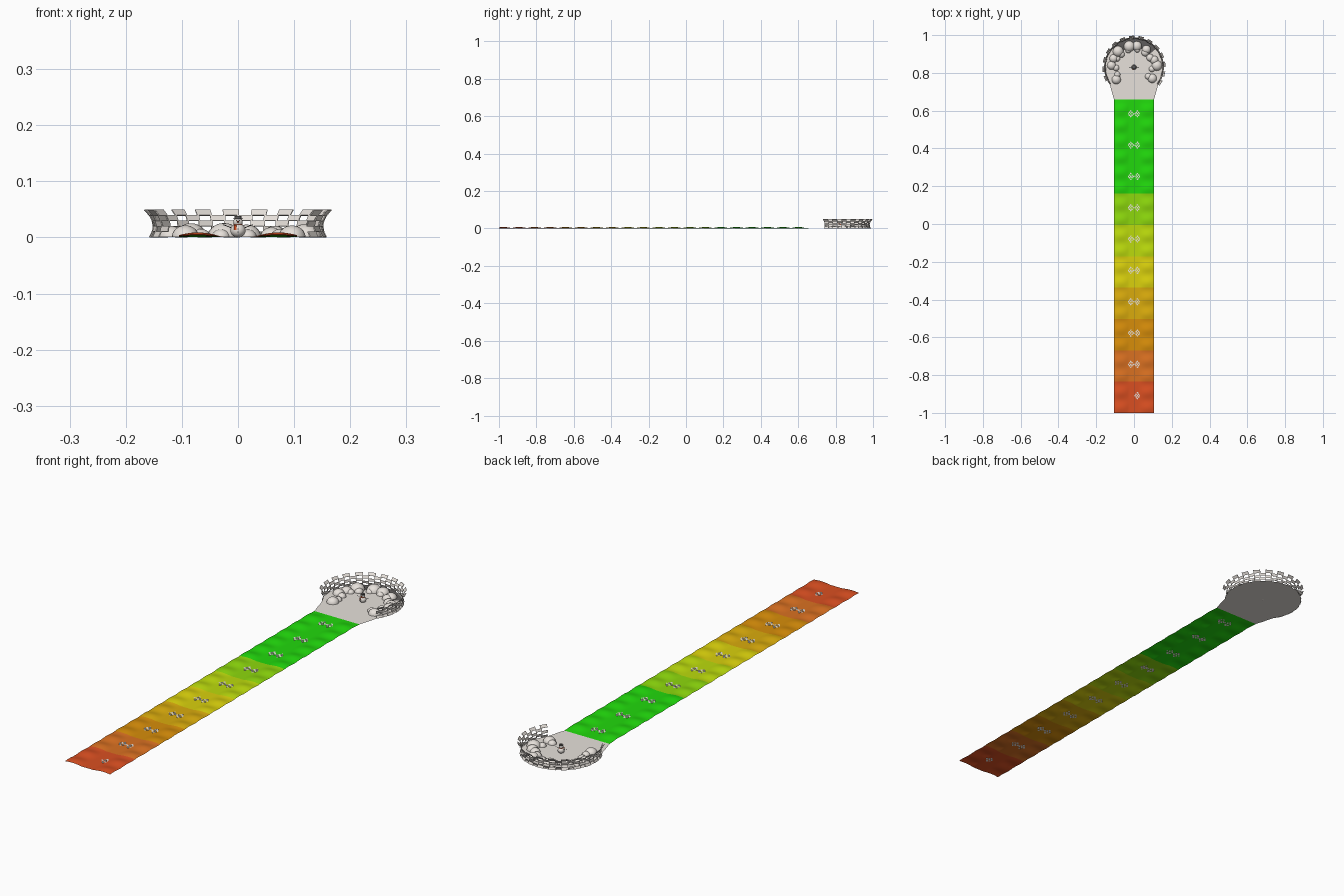
import bpy, bmesh, math, random
from mathutils import Matrix, Vector

if "Cube" in bpy.data.objects:
    bpy.data.objects.remove(bpy.data.objects["Cube"])
random.seed(4)

def mat(name, r, g, b):
    m = bpy.data.materials.new(name)
    m.diffuse_color = tuple((c / 255) ** 2.2 for c in (r, g, b)) + (1,)
    m.use_nodes = True
    m.node_tree.nodes["Principled BSDF"].inputs["Base Color"].default_value = m.diffuse_color
    return m

BANDS = [mat("red", 217, 80, 38), mat("burnt orange", 217, 112, 38),
         mat("orange", 214, 140, 18), mat("amber", 217, 170, 20),
         mat("yellow", 217, 208, 20), mat("yellow lime", 186, 218, 20),
         mat("lime", 140, 216, 20), mat("green", 38, 216, 20)]
SNOW = mat("snow", 232, 226, 220)
DARK = mat("dark grey", 95, 93, 92)

def finish(bm, name, mats, smooth=None):
    me = bpy.data.meshes.new(name)
    bm.to_mesh(me)
    bm.free()
    for m in mats:
        me.materials.append(m)
    ob = bpy.data.objects.new(name, me)
    bpy.context.collection.objects.link(ob)
    if smooth:
        bpy.context.view_layer.objects.active = ob
        ob.select_set(True)
        bpy.ops.object.shade_smooth_by_angle(angle=math.radians(smooth))
        ob.select_set(False)
    return ob

def ball(bm, loc, size, u=20, v=12):
    m = Matrix.Translation(loc) @ Matrix.Diagonal((*size, 1))
    bmesh.ops.create_uvsphere(bm, u_segments=u, v_segments=v, radius=1, matrix=m)

def cone(bm, loc, r1, r2, depth, rot=Matrix()):
    bmesh.ops.create_cone(bm, cap_ends=True, segments=16, radius1=r1, radius2=r2,
                          depth=depth, matrix=Matrix.Translation(loc) @ rot)

# long striped lane with two gentle rippled ridges
Y0, Y1, HW, NX, NY = -1.0, 0.658, 0.105, 30, 200
def lane_z(x, y):
    hump = max(0, math.cos((abs(x) - 0.072) / 0.045 * math.pi / 2))
    ripple = 0.65 + 0.35 * math.sin(y * math.tau / 0.083)
    return 0.001 + 0.008 * hump * ripple * min(1, (Y1 - y) / 0.03)
bm = bmesh.new()
grid = []
for j in range(NY + 1):
    y = Y0 + (Y1 - Y0) * j / NY
    row = []
    for i in range(NX + 1):
        x = -HW + 2 * HW * i / NX
        row.append(bm.verts.new((x, y, lane_z(x, y))))
    grid.append(row)
for j in range(NY):
    for i in range(NX):
        f = bm.faces.new((grid[j][i], grid[j][i+1], grid[j+1][i+1], grid[j+1][i]))
        f.material_index = min(7, j * 10 // NY)
finish(bm, "striped_lane", BANDS, 50)

# small diamond clusters marking each band
bm = bmesh.new()
for k in range(10):
    y = Y0 + (k + 0.55) * (Y1 - Y0) / 10
    for x in ([0.018] if k == 0 else [-0.017, 0.018]):
        for a in range(-2, 3):
            for b in range(-2, 3):
                if abs(a) + abs(b) > 2 or (a + b) % 2:
                    continue
                m = (Matrix.Translation((x + a * 0.0065, y + b * 0.0075, 0.0012))
                     @ Matrix.Diagonal((0.010, 0.010, 0.0022, 1))
                     @ Matrix.Rotation(math.pi / 4, 4, 'Z'))
                bmesh.ops.create_cube(bm, size=0.72, matrix=m)
finish(bm, "diamond_marks", [SNOW])

# round snowy floor with a neck joining the lane
CY, A0, A1 = 0.83, -35, 215
def polar(deg, r, z):
    a = math.radians(deg)
    return Vector((r * math.cos(a), CY + r * math.sin(a), z))
bm = bmesh.new()
pts = [Vector((HW, Y1, 0.001)), Vector((0.115, 0.69, 0.001))]
pts += [polar(A0 + (A1 - A0) * i / 50, 0.157, 0.001) for i in range(51)]
pts += [Vector((-0.115, 0.69, 0.001)), Vector((-HW, Y1, 0.001))]
bm.faces.new([bm.verts.new(p) for p in pts])
finish(bm, "snow_floor", [SNOW])

# dark bare ground behind the mounds
bm = bmesh.new()
outer = [polar(40 + i * 5, 0.152, 0.003) for i in range(21)]
inner = [polar(140 - i * 5, 0.105, 0.003) for i in range(21)]
bm.faces.new([bm.verts.new(p) for p in outer + inner])
finish(bm, "bare_ground", [DARK])

# open checkered wall, flared at top and bottom
PROFILE = [(0.157, 0.0), (0.152, 0.01), (0.150, 0.02), (0.152, 0.03),
           (0.157, 0.04), (0.166, 0.05)]
bm = bmesh.new()
COLS = 28
step = (A1 - A0) / COLS
for row in range(5):
    (r0, z0), (r1, z1) = PROFILE[row], PROFILE[row + 1]
    for c in range(COLS):
        if (row + c) % 2:
            continue
        a, b = A0 + c * step - 0.6, A0 + (c + 1) * step + 0.6
        bm.faces.new([bm.verts.new(p) for p in (polar(b, r0, z0), polar(a, r0, z0),
                                                polar(a, r1, z1), polar(b, r1, z1))])
wall = finish(bm, "checkered_wall", [SNOW])
sol = wall.modifiers.new("thickness", 'SOLIDIFY')
sol.thickness = 0.002

# snow mounds in a horseshoe, cut flat at the floor
bm = bmesh.new()
for k in range(10):
    ang = -28 + k * 236 / 9
    for r, s in ((0.118, 0.027), (0.095, 0.019)):
        p = polar(ang + random.uniform(-7, 7), r + random.uniform(-0.006, 0.006), 0.001)
        s *= random.uniform(0.75, 1.1)
        ball(bm, p, (s, s, s * 0.85))
bmesh.ops.bisect_plane(bm, geom=bm.verts[:] + bm.edges[:] + bm.faces[:], dist=1e-6,
                       plane_co=(0, 0, 0.001), plane_no=(0, 0, -1), clear_outer=True)
finish(bm, "snow_mounds", [SNOW], 40)

# snow figure in the middle
bm = bmesh.new()
ball(bm, (0, CY, 0.0125), (0.0135, 0.0135, 0.0125))
ball(bm, (0, CY, 0.0275), (0.0085, 0.0085, 0.0085))
finish(bm, "snow_figure_body", [SNOW], 40)

# scarf and carrot nose
bm = bmesh.new()
cone(bm, (0, CY, 0.0215), 0.0095, 0.0085, 0.003)
cone(bm, (0, CY - 0.012, 0.028), 0.002, 0.0002, 0.010, Matrix.Rotation(math.pi / 2, 4, 'X'))
bmesh.ops.create_cube(bm, size=1, matrix=Matrix.Translation((-0.005, CY - 0.0125, 0.0175))
                      @ Matrix.Diagonal((0.004, 0.002, 0.009, 1)))
finish(bm, "scarf_and_nose", [BANDS[0]], 30)

# hat, eyes, buttons and stick arms
bm = bmesh.new()
cone(bm, (0, CY, 0.0335), 0.009, 0.009, 0.001)
cone(bm, (0, CY, 0.0358), 0.006, 0.006, 0.0045)
for s in (-1, 1):
    ball(bm, (s * 0.003, CY - 0.0077, 0.030), (0.001,) * 3, 8, 6)
    cone(bm, (s * 0.019, CY, 0.020), 0.0007, 0.0007, 0.016, Matrix.Rotation(s * 1.2, 4, 'Y'))
for z in (0.010, 0.015):
    ball(bm, (0, CY - 0.0134, z), (0.0011,) * 3, 8, 6)
finish(bm, "hat_eyes_arms", [DARK], 30)
